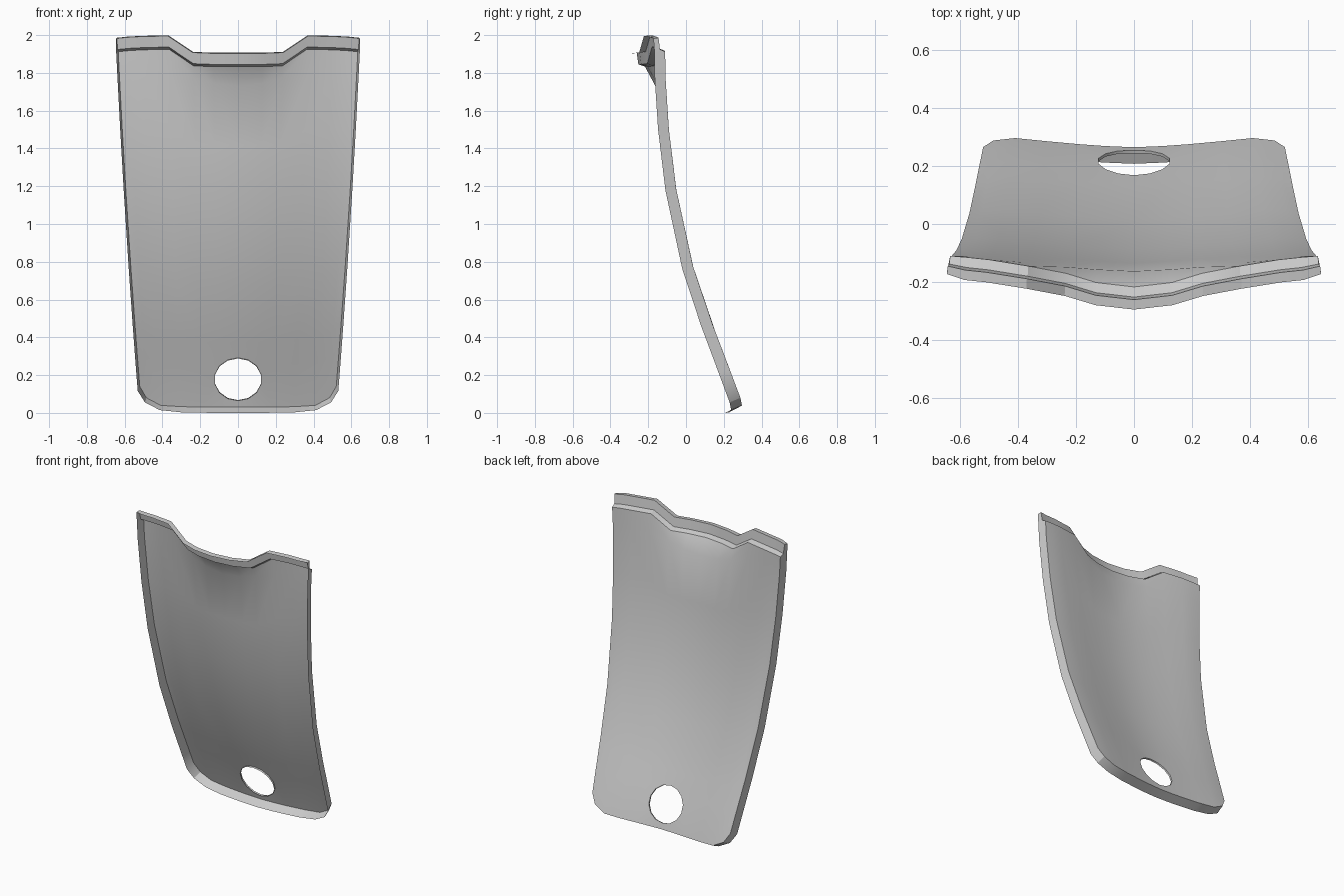
import bpy, bmesh, math

if "Cube" in bpy.data.objects:
    bpy.data.objects.remove(bpy.data.objects["Cube"])

# Side profile of the panel edge: (z, y)
PROFILE = [(0.0, .303), (.03, .302), (.08, .288), (.3, .205), (.68, .06),
           (1.1, -.04), (1.4, -.082), (1.7, -.108), (2.0, -.113)]
# Columns of the right half: bottom x, bottom z, top x, top z, top y
COLUMNS = [(0, .03, 0, 1.833, -.217), (.1, .03, .13, 1.833, -.202),
           (.19, .031, .235, 1.837, -.17), (.3, .033, .365, 1.925, -.145),
           (.41, .04, .5, 1.922, -.123), (.485, .08, .575, 1.918, -.115),
           (.52, .14, .634, 1.912, -.11)]
ROWS = [0, .05, .12, .19, .36, .59, .77]


def panel_y(x, z):
    for (z0, y0), (z1, y1) in zip(PROFILE, PROFILE[1:]):
        if z <= z1:
            edge = y0 + (y1 - y0) * (z - z0) / (z1 - z0)
            break
    bow = 1 - min(1, (abs(x) / (.43 + .06 * z)) ** 1.5)
    return edge - (.037 + .01 * z) * bow


bm = bmesh.new()


def strip(a, b):
    for i in range(len(a) - 1):
        bm.faces.new((a[i], a[i + 1], b[i + 1], b[i]))


# Curved sheet, one list of vertices per column
grid = []
for xb, zb, xt, zt, yt in COLUMNS:
    column = []
    crease = 1.732 + .06 * min(1, (xt / .28) ** 2)
    for t in ROWS + [(crease - zb) / (zt - zb)]:
        x = xb + (xt - xb) * (t + .25 * t * (1 - t))
        z = zb + (zt - zb) * t
        column.append(bm.verts.new((x, panel_y(x, z), z)))
    column.append(bm.verts.new((xt, yt, zt)))
    grid.append(column)

for c in range(len(grid) - 1):
    for r in range(len(grid[0]) - 1):
        if c < 2 and r < 3:
            continue                      # room for the hole
        bm.faces.new((grid[c][r], grid[c + 1][r], grid[c + 1][r + 1], grid[c][r + 1]))

# Round hole with a small lip
outer = [grid[c][0] for c in range(3)] + [grid[2][1], grid[2][2]] + \
        [grid[c][3] for c in (2, 1, 0)]
ring, lip = [], []
for i in range(8):
    a = -math.pi / 2 + math.pi * i / 7
    x, z = .125 * math.cos(a), .18 + .112 * math.sin(a)
    if i in (0, 7):
        x = 0
    y = panel_y(x, z)
    ring.append(bm.verts.new((x, y, z)))
    lip.append(bm.verts.new((x, y - .01, z - .004)))
strip(outer, ring)
strip(ring, lip)

# Flange along the bottom, corner and side
border = [col[0] for col in grid] + grid[-1][1:]
flange = []
for i, v in enumerate(border):
    x, y, z = v.co
    side = min(1, max(0, (i - 3) / 3))
    drop = .03 if i < 4 else .026 * max(0, 1 - z / 1.6)
    flange.append(bm.verts.new((x + .011 * side, y - .057, z - drop)))
strip(border, flange)

# Stepped rim across the top: ledge, riser, ledge
previous = [col[-1] for col in grid]
end = [previous[-1]]
for dx, dy, dz in [(.003, -.035, .012), (.005, -.009, .062), (.003, -.034, -.004)]:
    row = []
    for i, v in enumerate(previous):
        s = .8 if i == len(previous) - 1 else 1
        x = v.co.x + (dx * v.co.x / .634)
        row.append(bm.verts.new((x, v.co.y + dy * s, v.co.z + dz)))
    strip(previous, row)
    end.append(row[-1])
    previous = row
# Close the end of the rim
bm.faces.new(end + [flange[-1]])

bmesh.ops.recalc_face_normals(bm, faces=bm.faces[:])
mesh = bpy.data.meshes.new("back_panel")
bm.to_mesh(mesh)
bm.free()
panel = bpy.data.objects.new("back_panel", mesh)
bpy.context.collection.objects.link(panel)

# Mirror to the left half and shade
mirror = panel.modifiers.new("Mirror", 'MIRROR')
mirror.use_clip = True
bpy.context.view_layer.objects.active = panel
panel.select_set(True)
bpy.ops.object.modifier_apply(modifier="Mirror")
bpy.ops.object.shade_smooth_by_angle(angle=math.radians(30))
